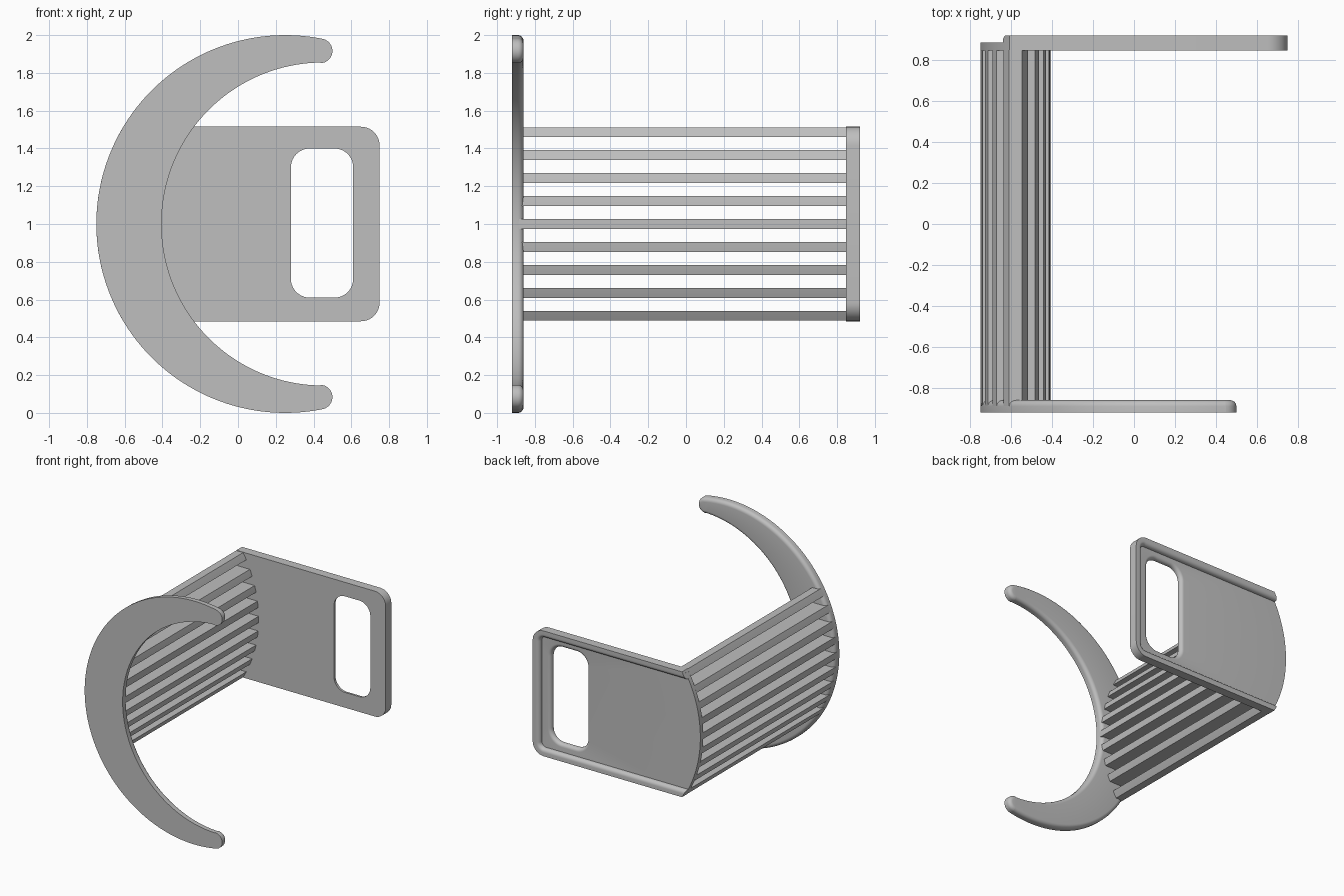
import bpy, bmesh
from math import sin, cos, pi, sqrt, atan2

cube = bpy.data.objects.get("Cube")
if cube:
    bpy.data.objects.remove(cube, do_unlink=True)

GREY = (0.52, 0.52, 0.52, 1)
grey = bpy.data.materials.new("plain grey")
grey.use_nodes = True
grey.diffuse_color = GREY
grey.node_tree.nodes["Principled BSDF"].inputs["Base Color"].default_value = GREY


def arc(cx, cz, r, a0, a1, n):
    return [(cx + r * cos(a0 + (a1 - a0) * i / n),
             cz + r * sin(a0 + (a1 - a0) * i / n)) for i in range(n + 1)]


def clean(loop):
    """Drop points that repeat where two arcs meet."""
    return [p for i, p in enumerate(loop)
            if abs(p[0] - loop[i - 1][0]) + abs(p[1] - loop[i - 1][1]) > 1e-5]


def loft(name, sections):
    """Solid through sections (y, [outline, hole, ...]) with filled ends."""
    bm = bmesh.new()
    rings = [[[bm.verts.new((x, y, z)) for x, z in loop] for loop in loops]
             for y, loops in sections]
    for near, far in zip(rings, rings[1:]):
        for a, b in zip(near, far):
            for i in range(len(a)):
                bm.faces.new((a[i - 1], a[i], b[i], b[i - 1]))
    for end in (rings[0], rings[-1]):
        edges = [bm.edges.get((l[i - 1], l[i])) for l in end for i in range(len(l))]
        bmesh.ops.triangle_fill(bm, use_beauty=True, edges=edges, normal=(0, 1, 0))
    bmesh.ops.recalc_face_normals(bm, faces=bm.faces)
    mesh = bpy.data.meshes.new(name)
    bm.to_mesh(mesh)
    bm.free()
    mesh.materials.append(grey)
    obj = bpy.data.objects.new(name, mesh)
    bpy.context.collection.objects.link(obj)
    bpy.ops.object.select_all(action='DESELECT')
    obj.select_set(True)
    bpy.context.view_layer.objects.active = obj
    bpy.ops.object.shade_smooth_by_angle(angle=pi / 6)
    return obj


def round_over(r, n=6):
    """Steps (inset, depth below the top) of a quarter round."""
    return [(r * (1 - cos(pi / 2 * i / n)), r * (1 - sin(pi / 2 * i / n)))
            for i in range(n + 1)]


def outer_x(z):
    return 0.25 - sqrt(1 - (z - 1) ** 2)


def inner_x(z):
    return -1.405 + sqrt(1 - (z - 1) ** 2)


# Front crescent: two arcs joined by round tips, rounded over at the back
def crescent(inset):
    tip_x, tip_z, tip_r = 0.435, 0.9165, 0.065 - inset
    a = atan2(tip_z, tip_x - 0.25)
    b = atan2(tip_z, tip_x - 0.45)
    return clean(arc(0.25, 1, 1 - inset, a, 2 * pi - a, 96)
                 + arc(tip_x, 1 - tip_z, tip_r, -a, pi - b, 16)
                 + arc(0.45, 1, 0.855 + inset, 2 * pi - b, b, 80)
                 + arc(tip_x, 1 + tip_z, tip_r, b - pi, a, 16))


loft("front_crescent", [(-0.92, [crescent(0)])]
     + [(-0.86 - d, [crescent(i)]) for i, d in round_over(0.03)])


# Back panel: curved left edge, round right corners, handle hole
def panel_edge(inset):
    """Open path along the top, right side and bottom."""
    half, right, r = 0.515 - inset, 0.75 - inset, 0.1 - inset
    x = outer_x(1 + half)
    return ([(x, 1 + half)]
            + arc(right - r, 1 + half - r, r, pi / 2, 0, 10)
            + arc(right - r, 1 - half + r, r, 0, -pi / 2, 10)
            + [(x, 1 - half)])


def hole(grow):
    r, hx, hz = 0.1 + grow, 0.065, 0.295
    loop = []
    for k, (sx, sz) in enumerate([(1, 1), (-1, 1), (-1, -1), (1, -1)]):
        loop += arc(0.445 + sx * hx, 1.005 + sz * hz, r,
                    k * pi / 2, (k + 1) * pi / 2, 10)
    return clean(loop)


left_edge = [(outer_x(z), z) for z in
             [0.485 + 1.03 * i / 32 for i in range(1, 32)]]
panel = clean(panel_edge(0) + left_edge)
loft("back_panel", [(0.847, [panel, hole(0)])]
     + [(0.885 - d, [panel, hole(i)]) for i, d in round_over(0.028)])


# Raised lip round three sides of the panel, rounded on its inner edge
def lip(inset):
    return clean(panel_edge(0) + panel_edge(inset)[::-1])


loft("back_lip", [(0.884, [lip(0.06)])]
     + [(0.92 - d, [lip(0.06 - i)]) for i, d in round_over(0.03)])

# Nine slats whose ends follow a lens-shaped section
for k in range(9):
    mid = 1 + (k - 4) * 0.1215
    zs = [mid - 0.026 + 0.052 * i / 4 for i in range(5)]
    section = [(outer_x(z), z) for z in zs] + [(inner_x(z), z) for z in zs[::-1]]
    loft(f"slat_{k + 1}", [(-0.888, [section]), (0.85, [section])])
